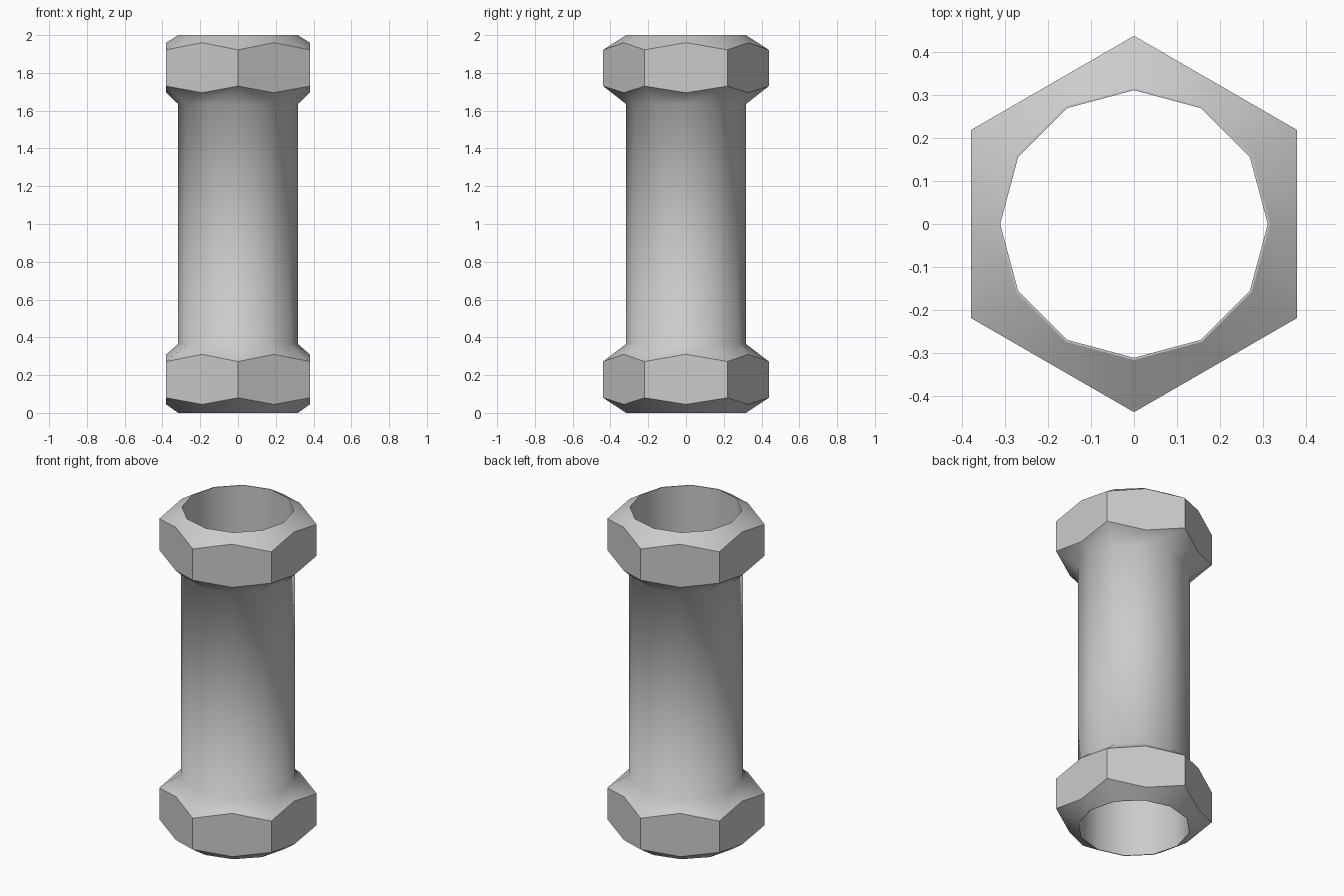
import bpy
import bmesh
from math import sin, cos, pi

cube = bpy.data.objects.get("Cube")
if cube:
    bpy.data.objects.remove(cube)

SIDES = 12
BORE, TUBE = 0.312, 0.317      # inner and outer radii of the thin-walled tube
FLAT = 0.38                    # nut centre to the middle of a flat
CORNER = FLAT / cos(pi / 6)

# Grey metal
metal = bpy.data.materials.new("grey metal")
metal.use_nodes = True
grey = (0.6, 0.6, 0.6, 1)
metal.diffuse_color = grey
metal.node_tree.nodes["Principled BSDF"].inputs["Base Color"].default_value = grey


def add_ring(bm, flat_r, flat_z, corner_r=None, corner_z=None):
    """Ring of points alternating between flat middles and hex corners."""
    corner_r = flat_r if corner_r is None else corner_r
    corner_z = flat_z if corner_z is None else corner_z
    ring = []
    for i in range(SIDES):
        a = 2 * pi * i / SIDES
        r, z = (corner_r, corner_z) if i % 2 else (flat_r, flat_z)
        ring.append(bm.verts.new((r * cos(a), r * sin(a), z)))
    return ring


def bridge(bm, lower, upper):
    return [bm.faces.new((lower[i], lower[(i + 1) % SIDES],
                          upper[(i + 1) % SIDES], upper[i])) for i in range(SIDES)]


bm = bmesh.new()

# Outer skin: bottom rim, lower nut, tube, upper nut, top rim
outer = [add_ring(bm, TUBE, 0)]
outer.append(add_ring(bm, FLAT, 0.045, CORNER, 0.08))
outer.append(add_ring(bm, FLAT, 0.31, CORNER, 0.272))
outer.append(add_ring(bm, TUBE, 0.365))
outer.append(add_ring(bm, TUBE, 1.635))
outer.append(add_ring(bm, FLAT, 1.695, CORNER, 1.73))
outer.append(add_ring(bm, FLAT, 1.96, CORNER, 1.922))
outer.append(add_ring(bm, TUBE, 2))
bands = [bridge(bm, a, b) for a, b in zip(outer, outer[1:])]

# Bore and the thin rims that close it
bore = [add_ring(bm, BORE, 2), add_ring(bm, BORE, 0)]
bridge(bm, outer[-1], bore[0])
bridge(bm, bore[0], bore[1])
bridge(bm, bore[1], outer[0])
bmesh.ops.recalc_face_normals(bm, faces=bm.faces)

# Smooth everywhere, with crisp outlines on the nut flats and the rims
for face in bm.faces:
    face.smooth = True
nut_faces = set(bands[1] + bands[5])
rims = [set(r) for r in (outer[0], outer[-1], bore[0], bore[1])]
for edge in bm.edges:
    a, b = edge.verts
    on_nut = any(f in nut_faces for f in edge.link_faces)
    on_rim = any(a in r and b in r for r in rims)
    creased = edge.calc_face_angle(0) > 0.1
    edge.smooth = not ((on_nut or on_rim) and creased)

mesh = bpy.data.meshes.new("hex_ended_sleeve")
bm.to_mesh(mesh)
bm.free()
mesh.materials.append(metal)
sleeve = bpy.data.objects.new("hex_ended_sleeve", mesh)
bpy.context.collection.objects.link(sleeve)
